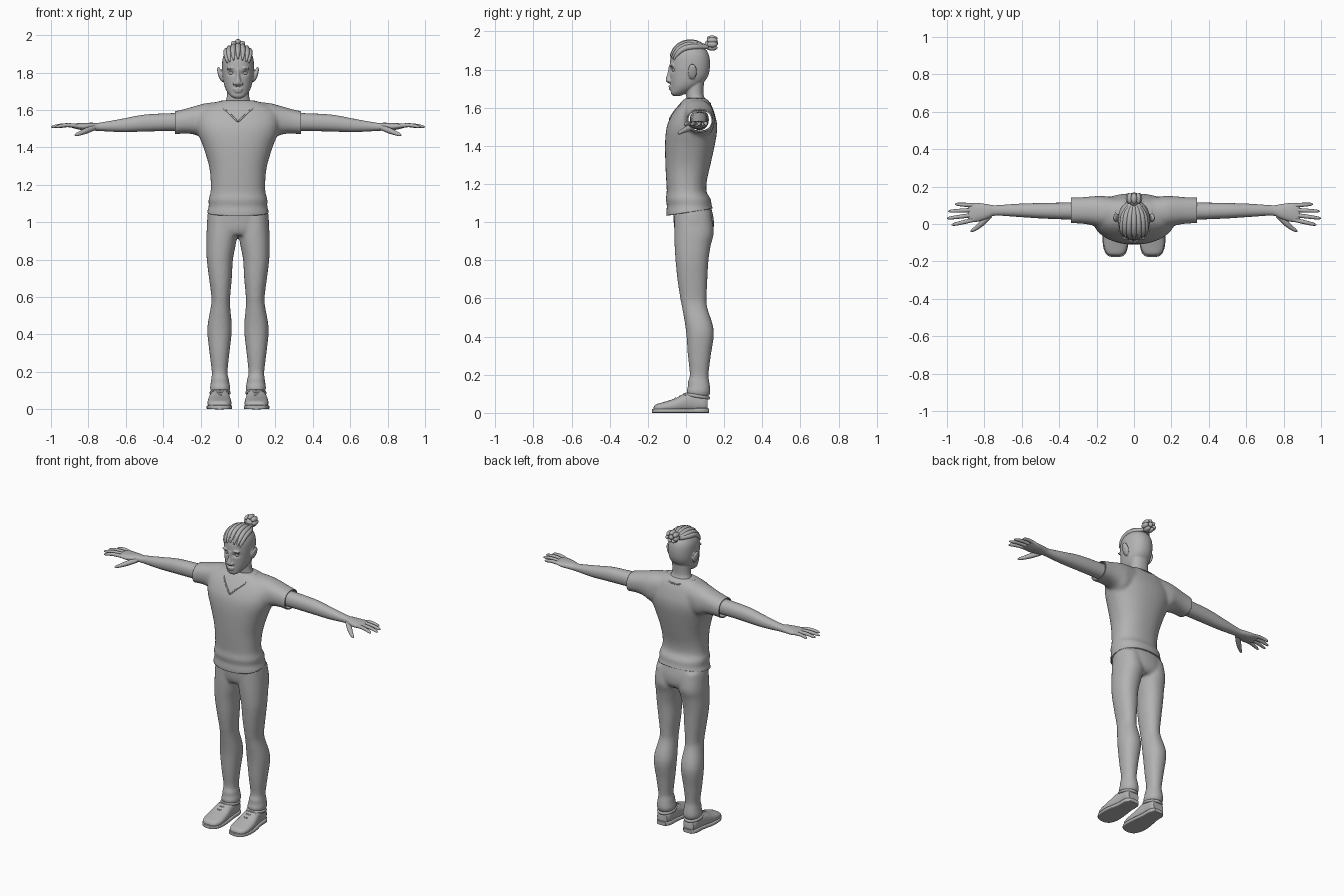
import bpy, bmesh, math
from mathutils import Vector, Matrix
from mathutils.bvhtree import BVHTree

if "Cube" in bpy.data.objects:
    bpy.data.objects.remove(bpy.data.objects["Cube"])

clay = bpy.data.materials.new("plain grey")
clay.diffuse_color = (0.45, 0.45, 0.45, 1)
clay.use_nodes = True
clay.node_tree.nodes["Principled BSDF"].inputs["Base Color"].default_value = clay.diffuse_color


def spline(rows, steps):
    """Catmull-Rom resampling of a list of number rows."""
    out = []
    for i in range(len(rows) - 1):
        p0, p1 = rows[max(i - 1, 0)], rows[i]
        p2, p3 = rows[i + 1], rows[min(i + 2, len(rows) - 1)]
        for k in range(steps):
            t = k / steps
            out.append([0.5 * (2 * b + (c - a) * t + (2 * a - 5 * b + 4 * c - d) * t * t
                        + (3 * b - a - 3 * c + d) * t ** 3) for a, b, c, d in zip(p0, p1, p2, p3)])
    return out + [list(rows[-1])]


def loft(bm, axis, rows, n=32, power=2.2, steps=4, side=1):
    """Rows are (position, a0, a1, b0, b1): the box around each rounded section."""
    rings = []
    for p, a0, a1, b0, b1 in spline(rows, steps):
        ring = []
        for k in range(n):
            t = 2 * math.pi * k / n
            c, s = math.cos(t), math.sin(t)
            a = (a0 + a1) / 2 + (a1 - a0) / 2 * math.copysign(abs(c) ** (2 / power), c)
            b = (b0 + b1) / 2 + (b1 - b0) / 2 * math.copysign(abs(s) ** (2 / power), s)
            co = {"x": (p, a, b), "y": (a, p, b), "z": (a, b, p)}[axis]
            ring.append(bm.verts.new((co[0] * side, co[1], co[2])))
        rings.append(ring)
    for r, q in zip(rings, rings[1:]):
        for k in range(n):
            bm.faces.new((r[k], r[(k + 1) % n], q[(k + 1) % n], q[k]))
    bm.faces.new(rings[0])
    bm.faces.new(rings[-1])


def ball(bm, loc, scale, turn=0, axis="Y"):
    m = Matrix.Translation(loc) @ Matrix.Rotation(turn, 4, axis) @ Matrix.Diagonal((*scale, 1))
    bmesh.ops.create_uvsphere(bm, u_segments=20, v_segments=12, radius=1, matrix=m)


def finish(bm, name):
    bmesh.ops.recalc_face_normals(bm, faces=bm.faces)
    me = bpy.data.meshes.new(name)
    bm.to_mesh(me)
    bm.free()
    me.materials.append(clay)
    ob = bpy.data.objects.new(name, me)
    bpy.context.collection.objects.link(ob)
    bpy.context.view_layer.objects.active = ob
    bpy.ops.object.select_all(action="DESELECT")
    ob.select_set(True)
    bpy.ops.object.shade_smooth_by_angle(angle=math.radians(50))
    return ob


def fuse(bm, name, voxel, smooth, cuts=(), shape=None):
    """Melt overlapping pieces into one skin, then trim and shape it."""
    tmp = finish(bm, name + "_pieces")
    rm = tmp.modifiers.new("fuse", "REMESH")
    rm.mode, rm.voxel_size = "VOXEL", voxel
    sm = tmp.modifiers.new("soften", "SMOOTH")
    sm.factor, sm.iterations = 0.5, smooth
    out = bmesh.new()
    out.from_object(tmp, bpy.context.evaluated_depsgraph_get())
    bpy.data.objects.remove(tmp)
    for co, no in cuts:
        bmesh.ops.bisect_plane(out, geom=out.verts[:] + out.edges[:] + out.faces[:],
                               plane_co=co, plane_no=no, clear_outer=True)
    if shape:
        for v in out.verts:
            shape(v.co)
    return finish(out, name)


def tube(name, pts, radii, cyclic=False):
    cu = bpy.data.curves.new(name, "CURVE")
    cu.dimensions, cu.bevel_depth, cu.bevel_resolution = "3D", 1, 3
    cu.use_fill_caps, cu.resolution_u = True, 5
    sp = cu.splines.new("NURBS")
    sp.points.add(len(pts) - 1)
    for p, co, r in zip(sp.points, pts, radii):
        p.co, p.radius = (*co, 1), r
    sp.order_u, sp.use_endpoint_u, sp.use_cyclic_u = 3, not cyclic, cyclic
    cu.materials.append(clay)
    bpy.context.collection.objects.link(bpy.data.objects.new(name, cu))


def snapper(ob):
    tree = BVHTree.FromPolygons([v.co for v in ob.data.vertices], [p.vertices for p in ob.data.polygons])

    def snap(p, lift=0.0):
        loc, no, _, _ = tree.find_nearest(Vector(p))
        return loc + no * lift
    return snap


# shirt: torso and sleeves
bm = bmesh.new()
loft(bm, "z", [(z, -w, w, f, b) for z, w, f, b in [
    (1.0, .163, -.1, .14), (1.05, .166, -.104, .147), (1.085, .156, -.1, .135), (1.12, .158, -.106, .13),
    (1.16, .147, -.101, .108), (1.22, .146, -.104, .11), (1.3, .155, -.108, .128), (1.4, .185, -.11, .15),
    (1.47, .212, -.106, .162), (1.52, .222, -.095, .162), (1.57, .218, -.07, .15), (1.61, .19, -.042, .135),
    (1.635, .14, -.02, .12), (1.65, .09, -.005, .105)]], n=40, power=2.3)
for s in (1, -1):
    loft(bm, "x", [(.08, -.02, .14, 1.45, 1.645), (.17, -.02, .15, 1.44, 1.637), (.22, -.008, .148, 1.465, 1.624),
                   (.28, .002, .143, 1.474, 1.607), (.37, .005, .14, 1.467, 1.585)], power=2.3, side=s)
shirt = fuse(bm, "shirt", .01, 5, cuts=[((.337, 0, 0), (1, 0, 0)), ((-.337, 0, 0), (-1, 0, 0)),
                                        ((0, 0, 1.05), (0, .16, -1))])
hem = shirt.modifiers.new("cloth", "SOLIDIFY")
hem.thickness, hem.offset = .007, -1

# neckline seam following the shirt surface
on_shirt = snapper(shirt)
half = [(.018, -.09, 1.56), (.05, -.06, 1.585), (.085, -.03, 1.615), (.105, .03, 1.64), (.09, .09, 1.64), (.04, .13, 1.625)]
ring = [(0, -.1, 1.54)] + half + [(-x, y, z) for x, y, z in reversed(half)]
tube("neckline", [on_shirt(p) for p in ring], [.0045] * len(ring), True)

# trousers: hips and legs
bm = bmesh.new()
loft(bm, "z", [(.93, -.12, .12, -.045, .12), (.96, -.16, .16, -.06, .143), (1.02, -.165, .165, -.066, .145),
               (1.1, -.152, .152, -.07, .125)], n=40)
for s in (1, -1):
    loft(bm, "z", [
        (.085, .05, .14, .012, .12), (.11, .04, .15, .002, .128), (.14, .046, .146, .01, .126), (.165, .05, .143, .01, .122),
        (.2, .056, .14, .02, .118), (.3, .046, .152, .01, .13), (.43, .033, .164, .0, .146), (.55, .042, .145, -.02, .112),
        (.6, .042, .142, -.03, .108), (.7, .033, .155, -.045, .112), (.8, .027, .167, -.055, .118),
        (.88, .012, .169, -.06, .13), (.95, .002, .168, -.062, .146), (1.05, .01, .16, -.06, .13)], side=s)
fuse(bm, "trousers", .009, 4)

# head with neck, nose, lips, brows and ears
bm = bmesh.new()
loft(bm, "z", [(z, -w, w, f, b) for z, w, f, b in [
    (1.662, .02, -.068, -.03), (1.675, .04, -.079, .0), (1.70, .06, -.08, .05), (1.73, .073, -.082, .09),
    (1.77, .081, -.084, .117), (1.82, .085, -.085, .126), (1.87, .083, -.08, .122), (1.905, .07, -.062, .105),
    (1.93, .048, -.035, .078), (1.943, .02, -.005, .045)]], n=40)
loft(bm, "z", [(1.58, -.1, .1, .0, .115), (1.63, -.075, .075, .005, .108), (1.67, -.06, .06, .0, .092),
               (1.74, -.058, .058, .0, .095)])
loft(bm, "z", [(1.728, -.012, .012, -.092, -.06), (1.738, -.02, .02, -.104, -.06), (1.75, -.019, .019, -.107, -.06),
               (1.78, -.011, .011, -.098, -.06), (1.82, -.011, .011, -.09, -.06)], n=16, power=2)
ball(bm, (0, -.08, 1.711), (.026, .012, .007))
ball(bm, (0, -.078, 1.699), (.022, .012, .007))
for s in (1, -1):
    ball(bm, (s * .036, -.073, 1.824), (.027, .014, .007), s * .12)
    ball(bm, (s * .095, .033, 1.79), (.012, .024, .042), s * .3)
    ball(bm, (s * .019, -.088, 1.741), (.009, .011, .008))


def sockets(co):
    if co.y < 0:
        d = ((abs(co.x) - .036) / .018) ** 2 + ((co.z - 1.797) / .011) ** 2
        co.y += .012 * math.exp(-d)


head = fuse(bm, "head", .0045, 2, shape=sockets)

# eyes
bm = bmesh.new()
for s in (1, -1):
    ball(bm, (s * .035, -.058, 1.797), (.017, .015, .011))
finish(bm, "eyes")

# swept-back hair strands and knot
on_head = snapper(head)
for i in range(-3, 4):
    x = i * .022
    drop = .006 * abs(i)
    path = [(x, -.075, 1.872 - drop), (x * 1.1, -.055, 1.905 - drop), (x * 1.1, -.01, 1.94 - drop),
            (x * .9, .05, 1.94 - drop), (x * .45, .095, 1.92)]
    pts = [on_head(p, .003) for p in path] + [Vector((x * .2, .12, 1.92))]
    tube("hair_strand", pts, [.004, .013, .015, .015, .013, .009])
bm = bmesh.new()
ball(bm, (0, .125, 1.93), (.026, .028, .028))
for k in range(7):
    a = 2 * math.pi * k / 7 + math.pi / 2
    ball(bm, (.03 * math.cos(a), .137, 1.938 + .026 * math.sin(a)), (.015, .028, .016), -a, "Y")
ball(bm, (0, .155, 1.94), (.015, .014, .015))
finish(bm, "hair_knot")

for s in (1, -1):
    # arm and palm
    bm = bmesh.new()
    loft(bm, "x", [
        (.2, .02, .12, 1.485, 1.59), (.35, .024, .115, 1.488, 1.583), (.5, .03, .112, 1.485, 1.575),
        (.62, .038, .108, 1.482, 1.553), (.74, .045, .1, 1.488, 1.532), (.78, .03, .105, 1.49, 1.532),
        (.83, .014, .112, 1.492, 1.531), (.87, .01, .112, 1.5, 1.528), (.887, .016, .106, 1.505, 1.523)], n=24, side=s)
    finish(bm, "arm")
    # fingers and thumb
    for y0, x1, y1 in [(.1, .957, .106), (.075, .993, .068), (.049, 1.0, .03), (.023, .975, -.005)]:
        pts = [(s * (.855 + (x1 - .855) * t), y0 + (y1 - y0) * t, 1.514 + h)
               for t, h in [(0, 0), (.35, .006), (.7, .003), (.95, -.004), (1, -.005)]]
        tube("finger", pts, [.011, .0115, .01, .008, .002])
    tube("thumb", [(s * x, y, z) for x, y, z in [(.77, .045, 1.505), (.805, .012, 1.492), (.84, -.02, 1.477),
                                                 (.866, -.036, 1.467), (.873, -.042, 1.465)]],
         [.014, .017, .012, .009, .002])
    # shoe upper
    bm = bmesh.new()
    loft(bm, "y", [
        (-.17, .075, .12, .01, .028), (-.158, .052, .145, .004, .044), (-.12, .036, .161, .004, .056),
        (-.06, .037, .162, .004, .075), (-.01, .042, .155, .004, .1), (.04, .046, .146, .004, .112),
        (.09, .05, .142, .004, .102), (.112, .06, .132, .01, .085)], n=28, power=2.5, side=s)
    finish(bm, "shoe")
    # sole
    bm = bmesh.new()
    loft(bm, "y", [
        (-.177, .08, .115, 0, .02), (-.165, .05, .145, 0, .022), (-.12, .032, .165, 0, .022),
        (-.05, .034, .166, 0, .022), (.03, .044, .15, 0, .024), (.09, .046, .147, 0, .026), (.12, .065, .127, 0, .024)],
        n=28, power=6, side=s)
    finish(bm, "sole")
    # laces and collar
    for y, z in [(-.055, .074), (-.03, .087), (-.008, .099)]:
        tube("lace", [(s * .06, y + .006, z - .01), (s * .08, y, z + .001), (s * .115, y, z + .001), (s * .138, y + .006, z - .01)],
             [.005] * 4)
    tube("shoe_collar", [(s * (.096 + .05 * math.cos(a)), .058 + .062 * math.sin(a), .088 - .01 * math.sin(a))
                         for a in [k * math.pi / 5 for k in range(10)]], [.009] * 10, True)
